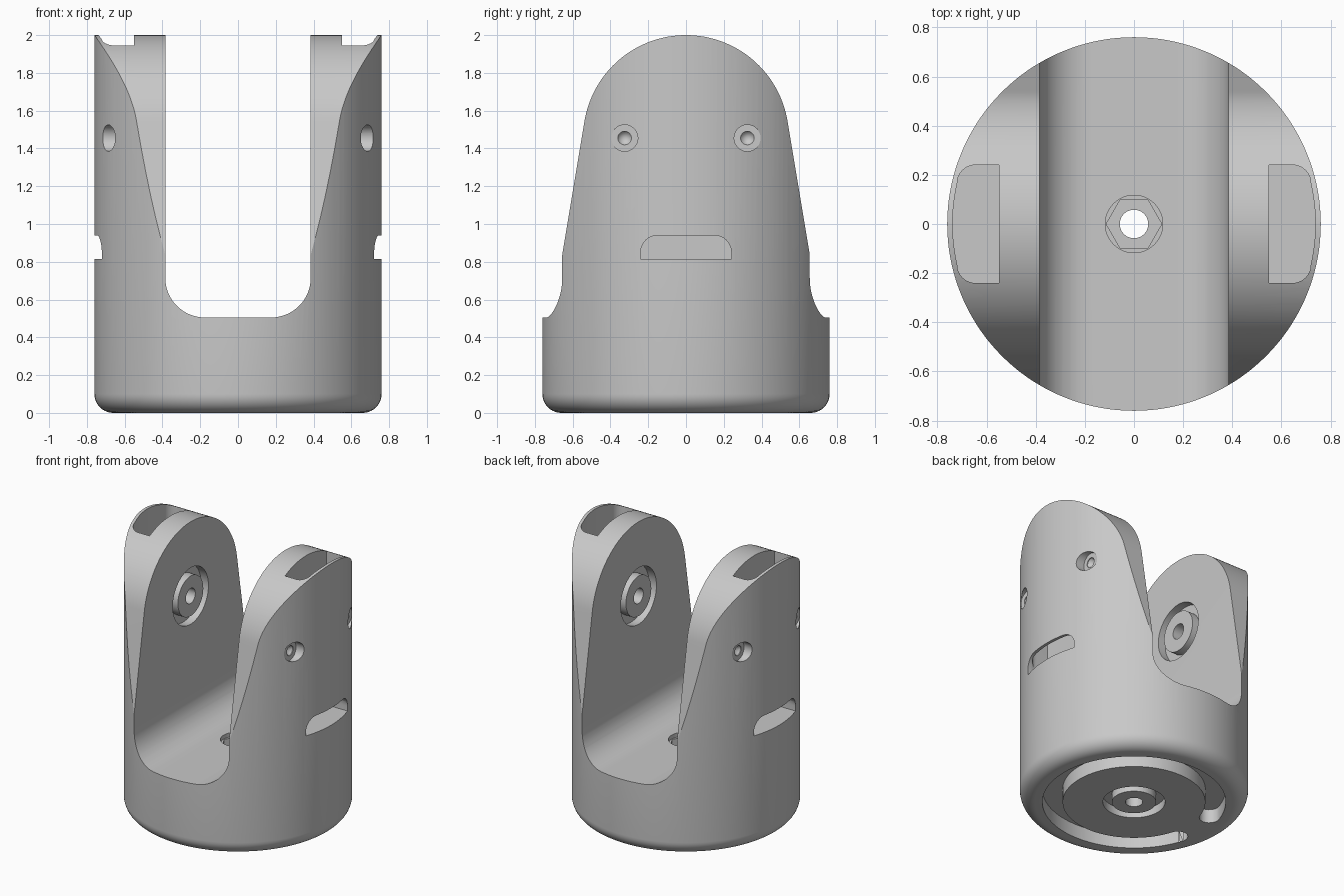
import bpy, bmesh
from math import sin, cos, pi, radians, degrees, asin
from mathutils import Matrix

cube = bpy.data.objects.get("Cube")
if cube:
    bpy.data.objects.remove(cube, do_unlink=True)

RADIUS, SLOT, ARM_Z = 0.76, 0.385, 1.455


def arc(cx, cy, r, a, b, n=16):
    """Points on an arc from angle a to b in degrees."""
    angles = [radians(a + (b - a) * i / n) for i in range(n + 1)]
    return [(cx + r * cos(t), cy + r * sin(t)) for t in angles]


def disc(r, cx=0, cy=0, n=48):
    return arc(cx, cy, r, 0, 360, n)[:-1]


def make(name, bm):
    bmesh.ops.recalc_face_normals(bm, faces=bm.faces)
    mesh = bpy.data.meshes.new(name)
    bm.to_mesh(mesh)
    bm.free()
    ob = bpy.data.objects.new(name, mesh)
    bpy.context.collection.objects.link(ob)
    return ob


def prism(name, pts, axis, a, b, turn=0):
    """Closed extrusion of a 2D outline along an axis, turned about z."""
    place = {"x": lambda u, v, w: (w, u, v),
             "y": lambda u, v, w: (u, w, v),
             "z": lambda u, v, w: (u, v, w)}[axis]
    bm = bmesh.new()
    low, high = [[bm.verts.new(place(*p, w)) for p in pts] for w in (a, b)]
    bm.faces.new(low)
    bm.faces.new(high)
    for i in range(len(pts)):
        bm.faces.new((low[i - 1], low[i], high[i], high[i - 1]))
    bmesh.ops.rotate(bm, matrix=Matrix.Rotation(turn, 3, "Z"), verts=bm.verts)
    return make(name, bm)


def lathe(name, pts, steps, closed=False):
    """Spin a (radius, z) outline around z; an open one starts and ends on the axis."""
    bm = bmesh.new()
    vs = [bm.verts.new((r, 0, z)) for r, z in pts]
    es = [bm.edges.new(pair) for pair in zip(vs, vs[1:])]
    if closed:
        es.append(bm.edges.new((vs[-1], vs[0])))
    bmesh.ops.spin(bm, geom=vs + es, cent=(0, 0, 0), axis=(0, 0, 1),
                   angle=2 * pi, steps=steps)
    bmesh.ops.remove_doubles(bm, verts=bm.verts, dist=1e-5)
    return make(name, bm)


def ring(name, depth):
    """Square-section groove cutter standing on z = 0."""
    return lathe(name, [(0.147, -0.05), (0.207, -0.05), (0.207, depth), (0.147, depth)],
                 64, closed=True)


def aim_x(ob, x, y, turn):
    """Point a lathed cutter along x at arm height, then turn it to its arm."""
    ob.data.transform(Matrix.Rotation(turn, 4, "Z") @ Matrix.Translation((x, y, ARM_Z))
                      @ Matrix.Rotation(pi / 2, 4, "Y"))
    return ob


def cut(target, tool, operation="DIFFERENCE"):
    mod = target.modifiers.new("cut", "BOOLEAN")
    mod.operation, mod.solver, mod.object = operation, "EXACT", tool
    bpy.context.view_layer.objects.active = target
    bpy.ops.object.modifier_apply(modifier=mod.name)
    bpy.data.objects.remove(tool, do_unlink=True)


# Round cup with a filleted bottom edge
outline = [(0, 0)] + arc(RADIUS - 0.1, 0.1, 0.1, -90, 0, 10) + [(RADIUS, 2), (0, 2)]
body = lathe("fork_housing", outline, 144)

# Round-bottomed slot between the arms
slot = arc(-SLOT + 0.21, 0.715, 0.21, 180, 270) + arc(SLOT - 0.21, 0.715, 0.21, 270, 360)
slot += [(SLOT, 2.2), (-SLOT, 2.2)]
cut(body, prism("slot_cutter", slot, "y", -1, 1))

# Arched, tapered side silhouette
side = [(0.9, -0.1), (0.9, 0.82), (0.658, 0.82)]
side += arc(0, ARM_Z, 2 - ARM_Z, 9.5, 170.5, 64)
side += [(-0.658, 0.82), (-0.9, 0.82), (-0.9, -0.1)]
cut(body, prism("arch_cutter", side, "x", -1, 1), "INTERSECT")

# Centre bolt: counterbore, hex socket and through hole
for name, pts, low in (("counterbore", disc(0.117), 0.475),
                       ("hex_socket", disc(0.113, n=6), 0.36),
                       ("bolt_hole", disc(0.058), -0.1)):
    cut(body, prism(name, pts, "z", low, 0.6))

# Underside: bolt groove and circular track with rounded ends
cut(body, ring("bolt_groove", 0.06))
stop, mid, half = 162.5, 0.5425, 0.0675
end_x, end_y = mid * cos(radians(stop)), mid * sin(radians(stop))
track = arc(0, 0, mid + half, -stop, stop, 96)
track += arc(end_x, end_y, half, stop, stop + 180, 10)[1:-1]
track += arc(0, 0, mid - half, stop, -stop, 96)
track += arc(end_x, -end_y, half, 180 - stop, 360 - stop, 10)[1:-1]
cut(body, prism("track_cutter", track, "z", -0.1, 0.1))

# Details repeated on both arms
for turn in (0, pi):
    # Cable channel down the arm, its outer wall following the cup
    wall = 0.738
    end = degrees(asin(0.165 / wall))
    plan = [(0.55, 0.24), (0.55, -0.24)] + arc(0.645, -0.165, 0.075, -90, -13, 8)
    plan += arc(0, 0, wall, -end, end, 12) + arc(0.645, 0.165, 0.075, 13, 90, 8)
    cut(body, prism("channel_cutter", plan, "z", 0.815, 2.2, turn))
    # Exit window with rounded upper corners
    window = [(-0.24, 0.815), (0.24, 0.815)] + arc(0.15, 0.85, 0.09, 0, 90, 8)
    window += arc(-0.15, 0.85, 0.09, 90, 180, 8)
    cut(body, prism("window_cutter", window, "x", 0.6, 0.9, turn))
    # Pivot hole and groove on the inner face
    cut(body, prism("pivot_hole", disc(0.055, 0, ARM_Z), "x", 0.3, 0.6, turn))
    cut(body, aim_x(ring("pivot_groove", 0.06), SLOT, 0, turn))
    # Screw recesses with conical pilot holes on the outer face
    for y in (-0.325, 0.325):
        cut(body, prism("screw_bore", disc(0.07, y, ARM_Z), "x", 0.65, 0.9, turn))
        pilot = lathe("screw_pilot", [(0, -0.05), (0.036, 0), (0.036, 0.2), (0, 0.2)], 32)
        cut(body, aim_x(pilot, 0.645, y, turn))

# Plain grey finish
grey = bpy.data.materials.new("plain_grey")
grey.use_nodes = True
colour = (0.58, 0.58, 0.58, 1)
grey.diffuse_color = colour
grey.node_tree.nodes["Principled BSDF"].inputs["Base Color"].default_value = colour
body.data.materials.clear()
body.data.materials.append(grey)
for poly in body.data.polygons:
    poly.material_index = 0

bpy.ops.object.select_all(action="DESELECT")
body.select_set(True)
bpy.context.view_layer.objects.active = body
bpy.ops.object.shade_smooth_by_angle(angle=radians(30))
